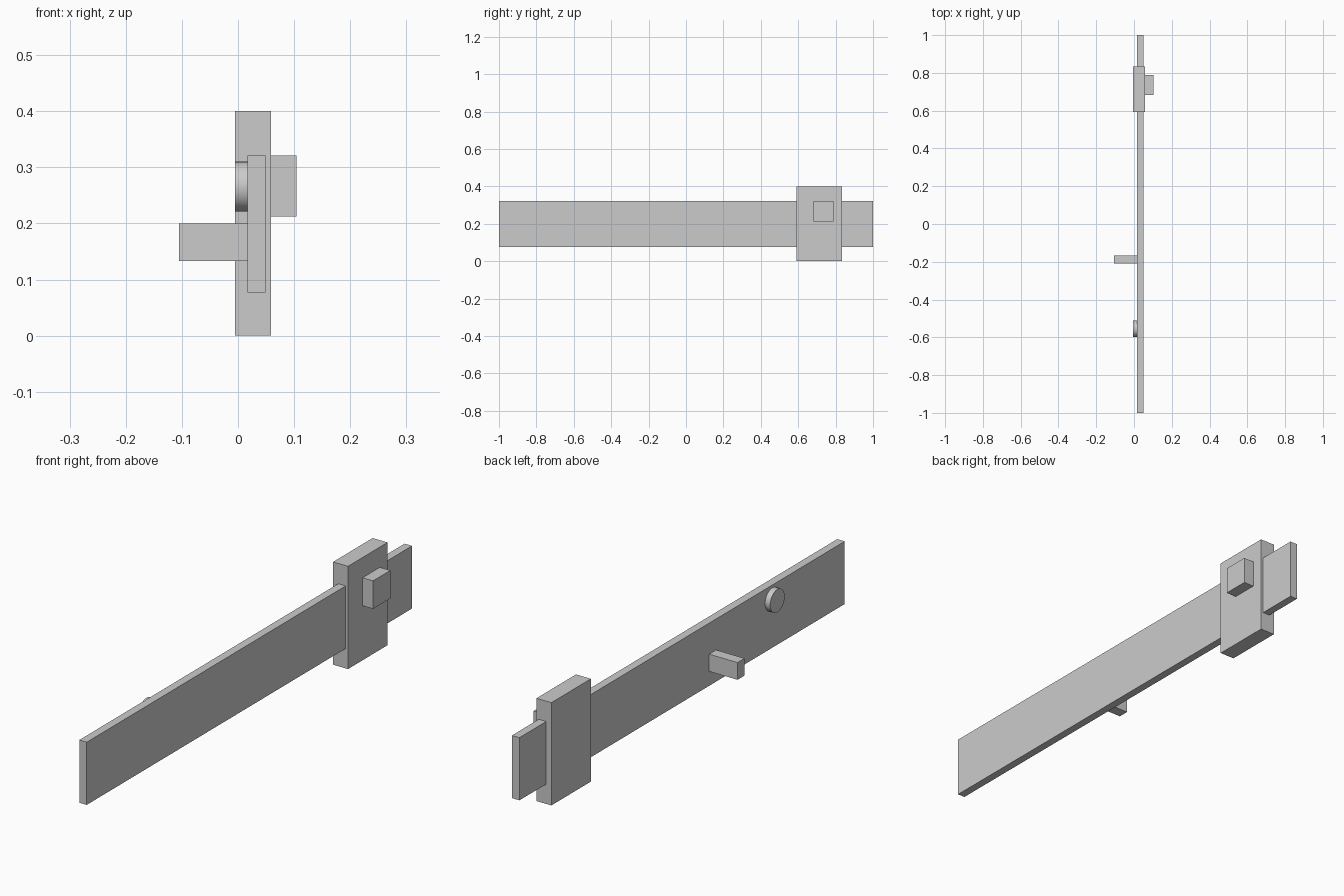
import bpy
import math

if "Cube" in bpy.data.objects:
    bpy.data.objects.remove(bpy.data.objects["Cube"], do_unlink=True)

grey = bpy.data.materials.new("light_grey")
grey.use_nodes = True
colour = (0.6, 0.6, 0.6, 1)
grey.diffuse_color = colour
grey.node_tree.nodes["Principled BSDF"].inputs["Base Color"].default_value = colour


def finish(name):
    obj = bpy.context.object
    obj.name = name
    obj.data.materials.append(grey)
    return obj


def box(name, x, y, z):
    """Box spanning the given (low, high) range on each axis."""
    bpy.ops.mesh.primitive_cube_add(size=1, location=[sum(r) / 2 for r in (x, y, z)])
    obj = finish(name)
    obj.scale = [r[1] - r[0] for r in (x, y, z)]
    bpy.ops.object.transform_apply(location=False, rotation=False, scale=True)
    return obj


# Long flat bar
box("bar", (0.017, 0.049), (-1, 1), (0.077, 0.321))

# Sliding block around the bar, with its square button
box("slider_block", (-0.005, 0.059), (0.592, 0.835), (0, 0.4))
box("slider_button", (0.059, 0.104), (0.682, 0.788), (0.212, 0.321))

# Peg standing out from the bar's right side
box("side_peg", (-0.105, 0.017), (-0.21, -0.167), (0.133, 0.2))

# Round stud near the front end
bpy.ops.mesh.primitive_cylinder_add(vertices=48, radius=0.0445, depth=0.022,
                                    location=(0.006, -0.555, 0.2655),
                                    rotation=(0, math.pi / 2, 0))
finish("round_stud")
bpy.ops.object.shade_smooth_by_angle()
